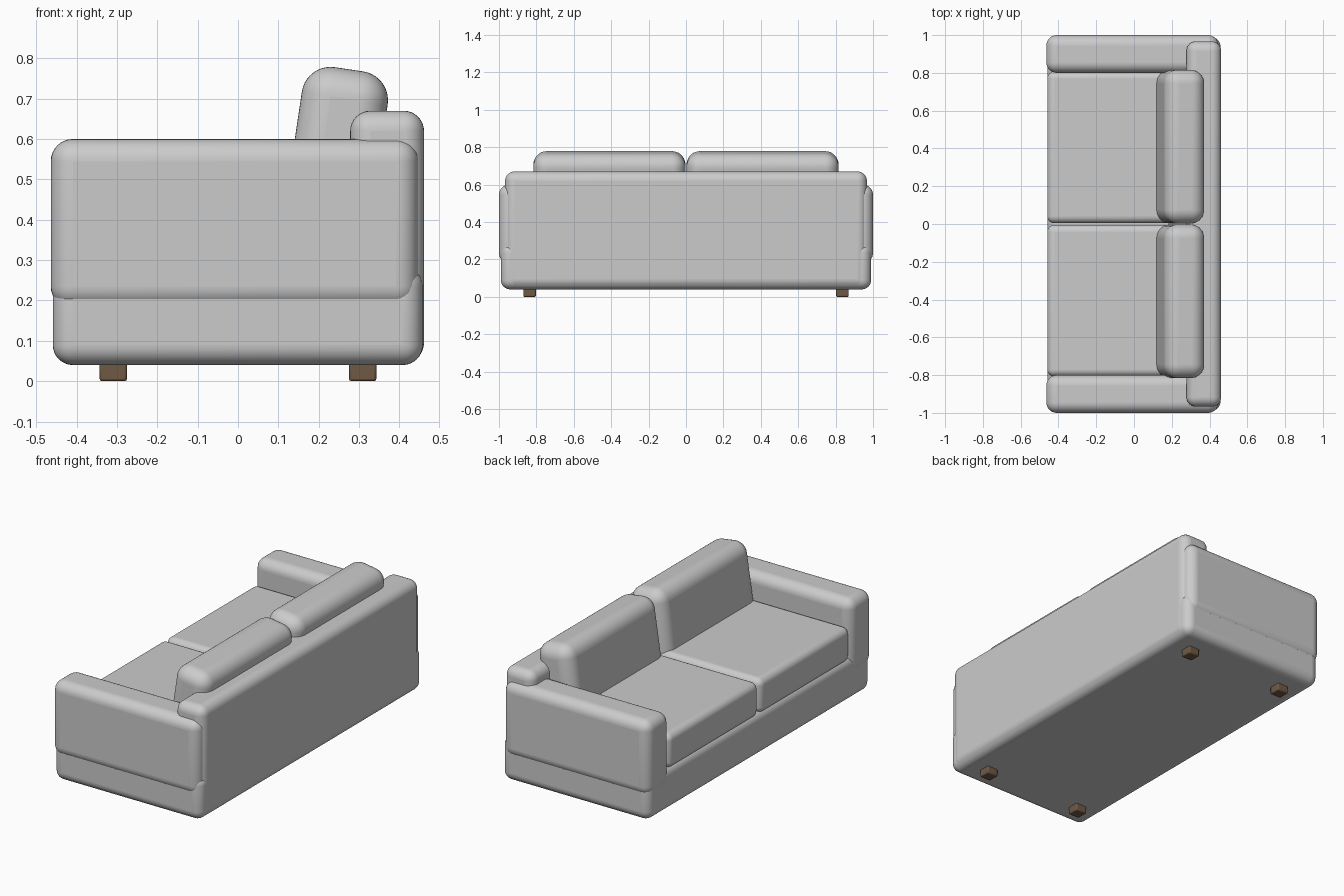
import bpy, math

if "Cube" in bpy.data.objects:
    bpy.data.objects.remove(bpy.data.objects["Cube"])

def soft_box(name, lo, hi, radius, segments=8, tilt=0.0, mat=None):
    # rounded box between two corners, optionally tilted about y
    bpy.ops.mesh.primitive_cube_add(size=1)
    ob = bpy.context.object
    ob.name = name
    ob.scale = [b - a for a, b in zip(lo, hi)]
    bpy.ops.object.transform_apply(location=False, rotation=False, scale=True)
    ob.location = [(a + b) / 2 for a, b in zip(lo, hi)]
    ob.rotation_euler.y = tilt
    bev = ob.modifiers.new("round", 'BEVEL')
    bev.width = radius
    bev.segments = segments
    bev.limit_method = 'NONE'
    bpy.ops.object.shade_smooth_by_angle(angle=math.radians(35))
    if mat:
        ob.data.materials.append(mat)
    return ob

wood = bpy.data.materials.new("brown_wood")
wood.diffuse_color = (0.16, 0.10, 0.06, 1)
wood.use_nodes = True
wood.node_tree.nodes["Principled BSDF"].inputs["Base Color"].default_value = wood.diffuse_color

# plinth and backrest
soft_box("base", (-0.459, -0.99, 0.04), (0.458, 0.99, 0.285), 0.05)
soft_box("backrest", (0.278, -0.967, 0.045), (0.461, 0.967, 0.67), 0.05)

for side, s in (("left", 1), ("right", -1)):
    def span(a, b):
        return (min(a * s, b * s), max(a * s, b * s))

    # armrest
    y0, y1 = span(0.80, 1.0)
    soft_box("armrest_" + side, (-0.464, y0, 0.18), (0.447, y1, 0.60), 0.055)

    # seat cushion
    y0, y1 = span(0.004, 0.808)
    soft_box("seat_cushion_" + side, (-0.459, y0, 0.265), (0.30, y1, 0.46), 0.038)

    # leaning back cushion
    y0, y1 = span(0.003, 0.816)
    soft_box("back_cushion_" + side, (0.138, y0, 0.373), (0.353, y1, 0.775),
             0.072, 10, math.radians(8.5))

    # feet
    y0, y1 = span(0.803, 0.87)
    for end, x in (("front", -0.309), ("rear", 0.309)):
        soft_box(f"{end}_foot_{side}", (x - 0.034, y0, 0), (x + 0.034, y1, 0.06),
                 0.006, 2, mat=wood)
